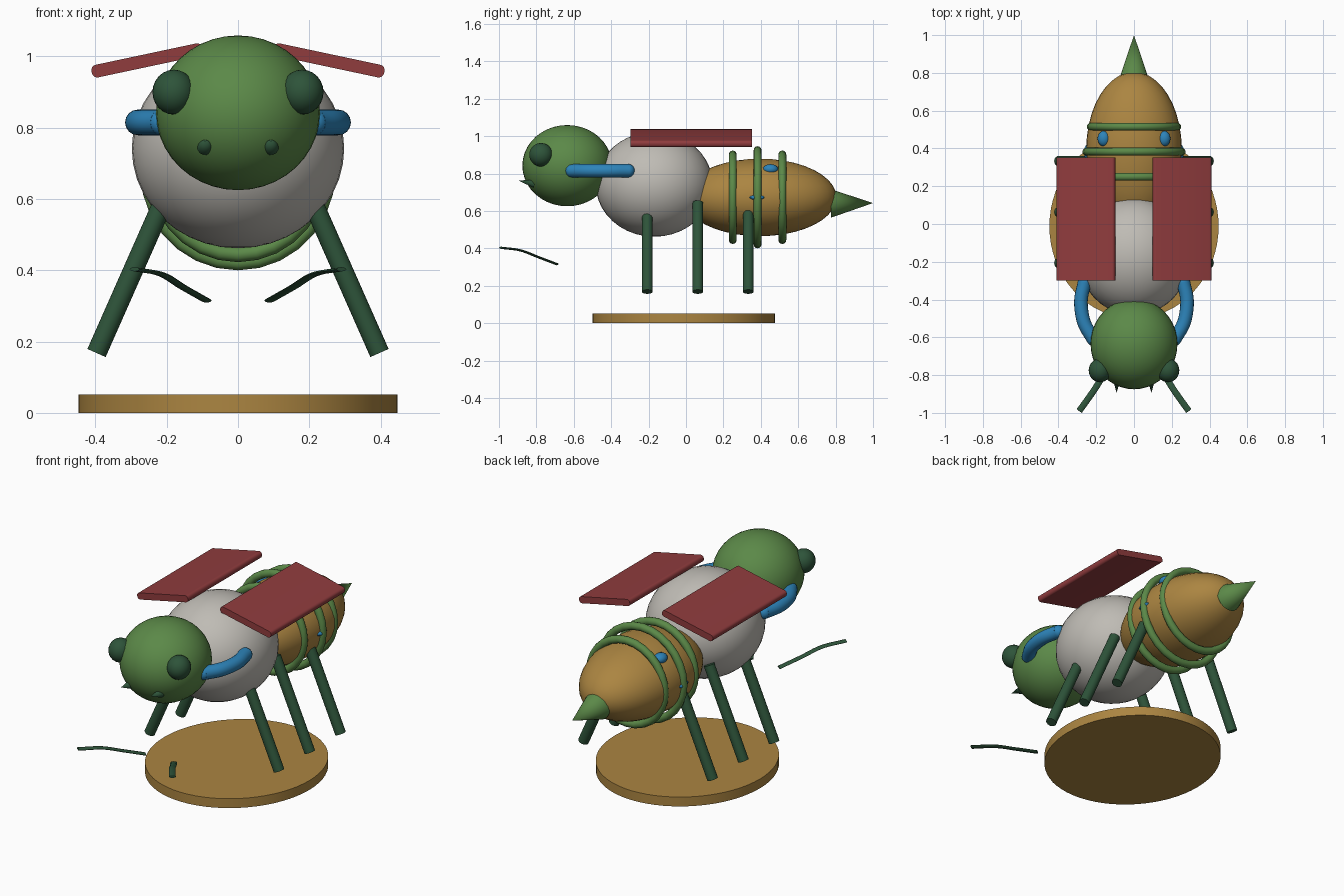
import bpy, bmesh, math
from mathutils import Vector

if "Cube" in bpy.data.objects:
    bpy.data.objects.remove(bpy.data.objects["Cube"])


def material(name, rgb):
    m = bpy.data.materials.new(name)
    m.diffuse_color = (*rgb, 1)
    m.use_nodes = True
    m.node_tree.nodes["Principled BSDF"].inputs["Base Color"].default_value = m.diffuse_color
    return m


GREEN = material("leaf green", (0.105, 0.25, 0.065))
DARK = material("dark green", (0.027, 0.088, 0.042))
GREY = material("warm grey", (0.52, 0.50, 0.46))
OCHRE = material("ochre", (0.41, 0.235, 0.053))
BLUE = material("blue", (0.026, 0.23, 0.49))
RED = material("brick red", (0.28, 0.045, 0.048))


def finish(name, mat, smooth=True):
    ob = bpy.context.object
    ob.name = name
    ob.data.materials.append(mat)
    if smooth:
        bpy.ops.object.transform_apply(location=False, rotation=False, scale=True)
        bpy.ops.object.shade_smooth_by_angle(angle=math.radians(35))
    return ob


def ball(name, mat, loc, radii, segs=40):
    bpy.ops.mesh.primitive_uv_sphere_add(segments=segs, ring_count=segs // 2, location=loc)
    bpy.context.object.scale = radii
    return finish(name, mat)


def rod(name, mat, a, b, r1, r2, sides=24):
    a, b = Vector(a), Vector(b)
    d = b - a
    bpy.ops.mesh.primitive_cone_add(vertices=sides, radius1=r1, radius2=r2,
                                    depth=d.length, location=(a + b) / 2)
    bpy.context.object.rotation_euler = d.to_track_quat('Z', 'Y').to_euler()
    return finish(name, mat)


def mesh_object(name, bm, mat):
    bmesh.ops.recalc_face_normals(bm, faces=bm.faces)
    me = bpy.data.meshes.new(name)
    bm.to_mesh(me)
    bm.free()
    ob = bpy.data.objects.new(name, me)
    bpy.context.collection.objects.link(ob)
    bpy.ops.object.select_all(action='DESELECT')
    ob.select_set(True)
    bpy.context.view_layer.objects.active = ob
    return finish(name, mat)


def spline(pts, n):
    """Smooth points through a short list of control points."""
    p = [Vector(q) for q in pts]
    p = [2 * p[0] - p[1]] + p + [2 * p[-1] - p[-2]]
    out = []
    for i in range(1, len(p) - 2):
        a, b, c, d = p[i - 1:i + 3]
        for k in range(n):
            t = k / n
            out.append(0.5 * (2 * b + (c - a) * t + (2 * a - 5 * b + 4 * c - d) * t * t
                              + (3 * b - a - 3 * c + d) * t ** 3))
    return out + [p[-2]]


def sweep(name, mat, pts, w, h, sides, n=6):
    """Elliptical tube of half width w (level) and half height h."""
    path = spline(pts, n)
    bm = bmesh.new()
    rings = []
    for i, c in enumerate(path):
        t = (path[min(i + 1, len(path) - 1)] - path[max(i - 1, 0)]).normalized()
        side = t.cross(Vector((0, 0, 1))).normalized()
        up = side.cross(t)
        rings.append([bm.verts.new(c + side * w * math.cos(a) + up * h * math.sin(a))
                      for a in (2 * math.pi * k / sides for k in range(sides))])
    for r, s in zip(rings, rings[1:]):
        for k in range(sides):
            j = (k + 1) % sides
            bm.faces.new((r[k], r[j], s[j], s[k]))
    bm.faces.new(rings[0])
    bm.faces.new(rings[-1])
    return mesh_object(name, bm, mat)


# Oval base plate
bpy.ops.mesh.primitive_cylinder_add(vertices=64, radius=1, depth=1, location=(0, -0.012, 0.026))
bpy.context.object.scale = (0.448, 0.488, 0.052)
finish("base", OCHRE)

# Body
ball("head", GREEN, (0, -0.635, 0.842), (0.23, 0.24, 0.217))
ball("thorax", GREY, (0, -0.17, 0.742), (0.298, 0.313, 0.28))
ball("abdomen", OCHRE, (0, 0.395, 0.672), (0.253, 0.41, 0.207))
rod("stinger", GREEN, (0, 0.775, 0.64), (0, 1.0, 0.642), 0.076, 0)

# Abdomen rings
for i, (y, r) in enumerate([(0.25, 0.229), (0.383, 0.252), (0.515, 0.229)]):
    bpy.ops.mesh.primitive_torus_add(major_radius=r, minor_radius=0.021, major_segments=28,
                                     minor_segments=12, location=(0, y, 0.673),
                                     rotation=(math.pi / 2, 0, 0))
    finish(f"abdomen_ring_{i + 1}", GREEN)

for s, side in ((-1, "left"), (1, "right")):
    # Eyes and mandibles
    ball(f"eye_{side}", DARK, (s * 0.18, -0.775, 0.9), (0.06, 0.063, 0.063), 24)
    rod(f"mandible_{side}", DARK, (s * 0.092, -0.81, 0.746), (s * 0.092, -0.895, 0.762), 0.023, 0, 16)

    # Curved tubes linking head and thorax
    tube = [(s * 0.262, -0.31, 0.815), (s * 0.281, -0.41, 0.815),
            (s * 0.265, -0.52, 0.815), (s * 0.215, -0.61, 0.815)]
    sweep(f"side_tube_{side}", BLUE, tube, 0.036, 0.036, 16)
    for end, p in (("back", tube[0]), ("front", tube[-1])):
        ball(f"side_tube_{end}_cap_{side}", BLUE, p, (0.036,) * 3, 16)

    # Blue spots on the abdomen
    ball(f"upper_spot_{side}", BLUE, (s * 0.16, 0.452, 0.823), (0.033, 0.041, 0.027), 20)
    ball(f"side_spot_{side}", BLUE, (s * 0.24, 0.38, 0.672), (0.025, 0.045, 0.014), 20)

    # Legs
    for y, part in ((-0.207, "front"), (0.063, "middle"), (0.333, "rear")):
        rod(f"{part}_leg_{side}", DARK, (s * 0.186, y, 0.645), (s * 0.397, y, 0.168), 0.028, 0.028)

    # Loose flat antennae
    sweep(f"antenna_{side}", DARK,
          [(s * 0.29, -0.99, 0.403), (s * 0.215, -0.885, 0.389),
           (s * 0.155, -0.79, 0.353), (s * 0.088, -0.69, 0.315)], 0.017, 0.006, 8)

    # Tilted wing plates with rounded long edges
    bm = bmesh.new()
    bmesh.ops.create_cube(bm, size=1)
    bmesh.ops.scale(bm, vec=(0.318, 0.65, 0.036), verts=bm.verts)
    long_edges = [e for e in bm.edges if abs(e.verts[0].co.y - e.verts[1].co.y) > 0.1]
    bmesh.ops.bevel(bm, geom=long_edges, offset=0.015, segments=4, profile=0.5, affect='EDGES')
    wing = mesh_object(f"wing_{side}", bm, RED)
    wing.location = (s * 0.255, 0.027, 0.989)
    wing.rotation_euler = (0, s * math.radians(12), 0)
